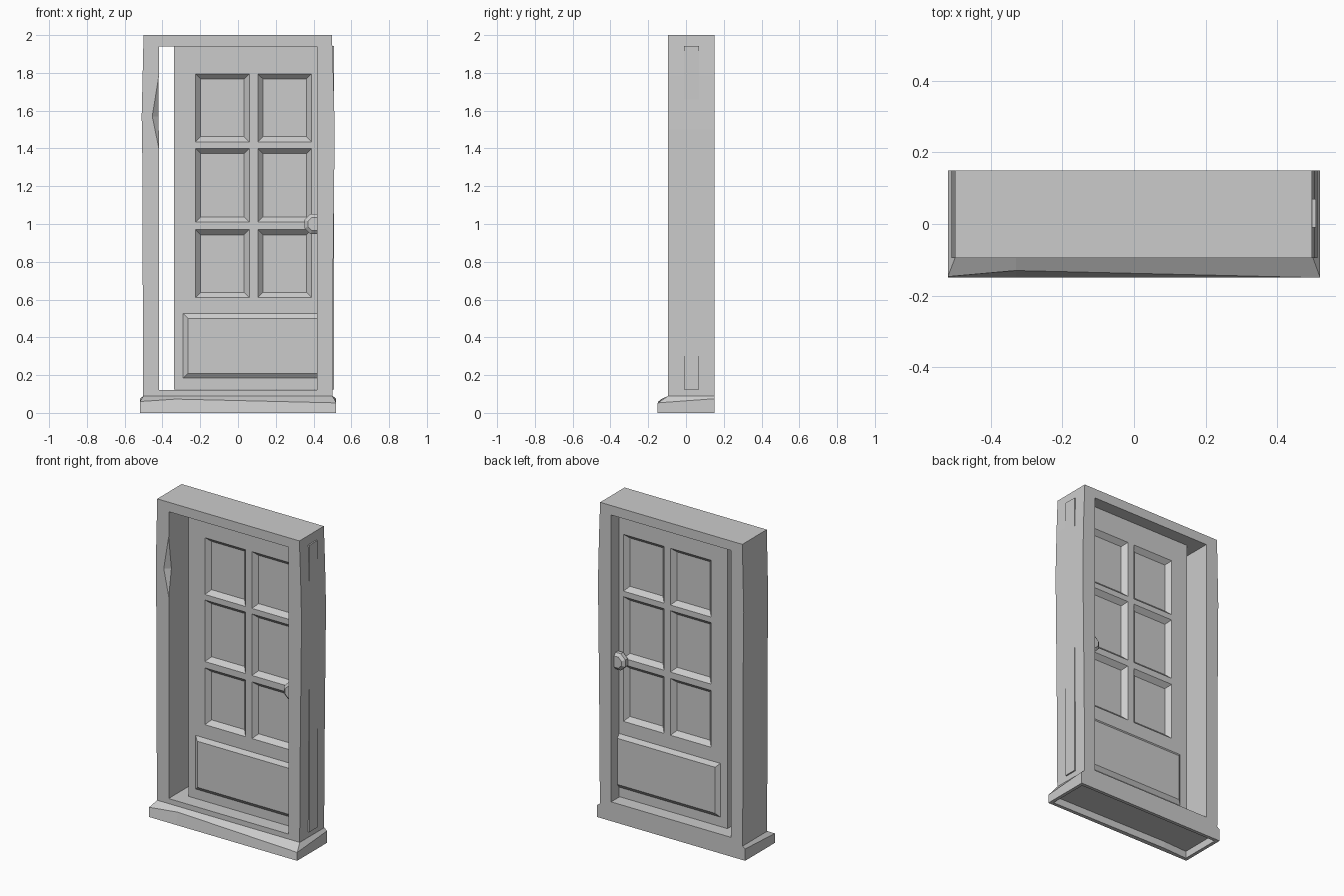
import bpy, bmesh, math

if "Cube" in bpy.data.objects:
    bpy.data.objects.remove(bpy.data.objects["Cube"])


def finish(bm, name):
    bmesh.ops.remove_doubles(bm, verts=bm.verts, dist=1e-5)
    bmesh.ops.recalc_face_normals(bm, faces=bm.faces)
    mesh = bpy.data.meshes.new(name)
    bm.to_mesh(mesh)
    bm.free()
    ob = bpy.data.objects.new(name, mesh)
    bpy.context.collection.objects.link(ob)
    return ob


def loft(loops):
    """Capped skin through loops that have equal point counts."""
    bm = bmesh.new()
    rings = [[bm.verts.new(p) for p in loop] for loop in loops]
    for a, b in zip(rings, rings[1:]):
        for i in range(len(a)):
            j = (i + 1) % len(a)
            bm.faces.new((a[i], a[j], b[j], b[i]))
    bm.faces.new(rings[0])
    bm.faces.new(rings[-1])
    return bm


def box(name, x0, x1, y0, y1, z0, z1):
    finish(loft([[(x0, y0, z), (x1, y0, z), (x1, y1, z), (x0, y1, z)]
                 for z in (z0, z1)]), name)


FRONT, BACK = -0.095, 0.15

# Door jambs: slightly warped outer edge, optional chip on the inner front corner


def jamb(name, side, rows):
    loops = []
    for z, outer, chip in rows:
        pts = [(outer, FRONT), (outer, BACK), (0.42, BACK),
               (0.42, FRONT + chip * 0.8), (0.42 - 0.001 + chip, FRONT)]
        loops.append([(side * x, y, z) for x, y in pts])
    finish(loft(loops), name)


jamb("left_jamb", -1, [(0.08, 0.502, 0), (1.4, 0.507, 0), (1.57, 0.51, 0.035),
                       (1.78, 0.505, 0), (2.0, 0.5, 0)])
jamb("right_jamb", 1, [(0.08, 0.499, 0), (0.5, 0.501, 0), (0.89, 0.505, 0),
                       (1.5, 0.512, 0), (1.78, 0.505, 0), (2.0, 0.497, 0)])

# Lintel and threshold between the jambs
box("lintel", -0.42, 0.42, FRONT, BACK, 1.94, 2.0)
box("threshold", -0.42, 0.42, FRONT, BACK, 0.08, 0.122)

# Worn sill with a sloped lip and hollow underside
base = [(-0.52, -0.15, 0), (-0.33, -0.15, 0), (0.52, -0.15, 0),
        (0.52, 0.15, 0), (-0.52, 0.15, 0)]
lip = [(-0.52, -0.147, 0.06), (-0.33, -0.13, 0.073), (0.52, -0.15, 0.053),
       (0.52, 0.15, 0.075), (-0.52, 0.15, 0.075)]
top = [(-0.5, FRONT, 0.09), (-0.33, FRONT, 0.09), (0.5, FRONT, 0.09),
       (0.5, 0.15, 0.09), (-0.5, 0.15, 0.09)]
bm = loft([base, lip, top])
bmesh.ops.recalc_face_normals(bm, faces=bm.faces)
under = [f for f in bm.faces if all(v.co.z < 0.001 for v in f.verts)]
bmesh.ops.inset_region(bm, faces=under, thickness=0.03, depth=0)
hole = bmesh.ops.extrude_face_region(bm, geom=under)["geom"]
bmesh.ops.translate(bm, vec=(0, 0, 0.045),
                    verts=[g for g in hole if isinstance(g, bmesh.types.BMVert)])
bmesh.ops.delete(bm, geom=[f for f in under if f.is_valid], context='FACES')
finish(bm, "sill")

# Sliding door slab: a grid on each side, six sunken panes, one raised panel
xs = [-0.34, -0.29, -0.225, 0.06, 0.105, 0.39, 0.46, 0.508]
zs = [0.125, 0.185, 0.525, 0.61, 0.97, 1.01, 1.40, 1.435, 1.795, 1.943]
bm = bmesh.new()
grids = []
for y in (-0.01, 0.07):
    grids.append([[bm.verts.new((x, y, z)) for z in zs] for x in xs])
panes, panels = [], []
for g in grids:
    panel = []
    for i in range(len(xs) - 1):
        for k in range(len(zs) - 1):
            f = bm.faces.new((g[i][k], g[i + 1][k], g[i + 1][k + 1], g[i][k + 1]))
            if i in (2, 4) and k in (3, 5, 7):
                panes.append(f)
            elif k == 1 and 1 <= i <= 5:
                panel.append(f)
    panels.append(panel)
a, b = grids
for i in range(len(xs) - 1):
    for k in (0, -1):
        bm.faces.new((a[i][k], a[i + 1][k], b[i + 1][k], b[i][k]))
for k in range(len(zs) - 1):
    for i in (0, -1):
        bm.faces.new((a[i][k], a[i][k + 1], b[i][k + 1], b[i][k]))
bmesh.ops.recalc_face_normals(bm, faces=bm.faces)
bm.normal_update()


def sink(faces, thickness, depth):
    bmesh.ops.inset_region(bm, faces=faces, thickness=thickness,
                           use_even_offset=True)
    for v in {v for f in faces for v in f.verts}:
        v.co.y += depth if v.co.y < 0.03 else -depth


sink(panes, 0.027, 0.028)
for panel in panels:
    sink(panel, 0.024, -0.018)
finish(bm, "door")

# Eight-sided knobs on both faces
profile = [(0.03, 0.026), (0.07, 0.026), (0.08, 0.057), (0.105, 0.057), (0.12, 0.038)]
for name, s in (("front_knob", -1), ("back_knob", 1)):
    loops = []
    for y, r in profile:
        angles = [math.radians(22.5 + 45 * n) for n in range(8)]
        loops.append([(0.405 + r * math.cos(t), 0.03 + s * (y - 0.03),
                       1.0 + r * math.sin(t)) for t in angles])
    finish(loft(loops), name)
